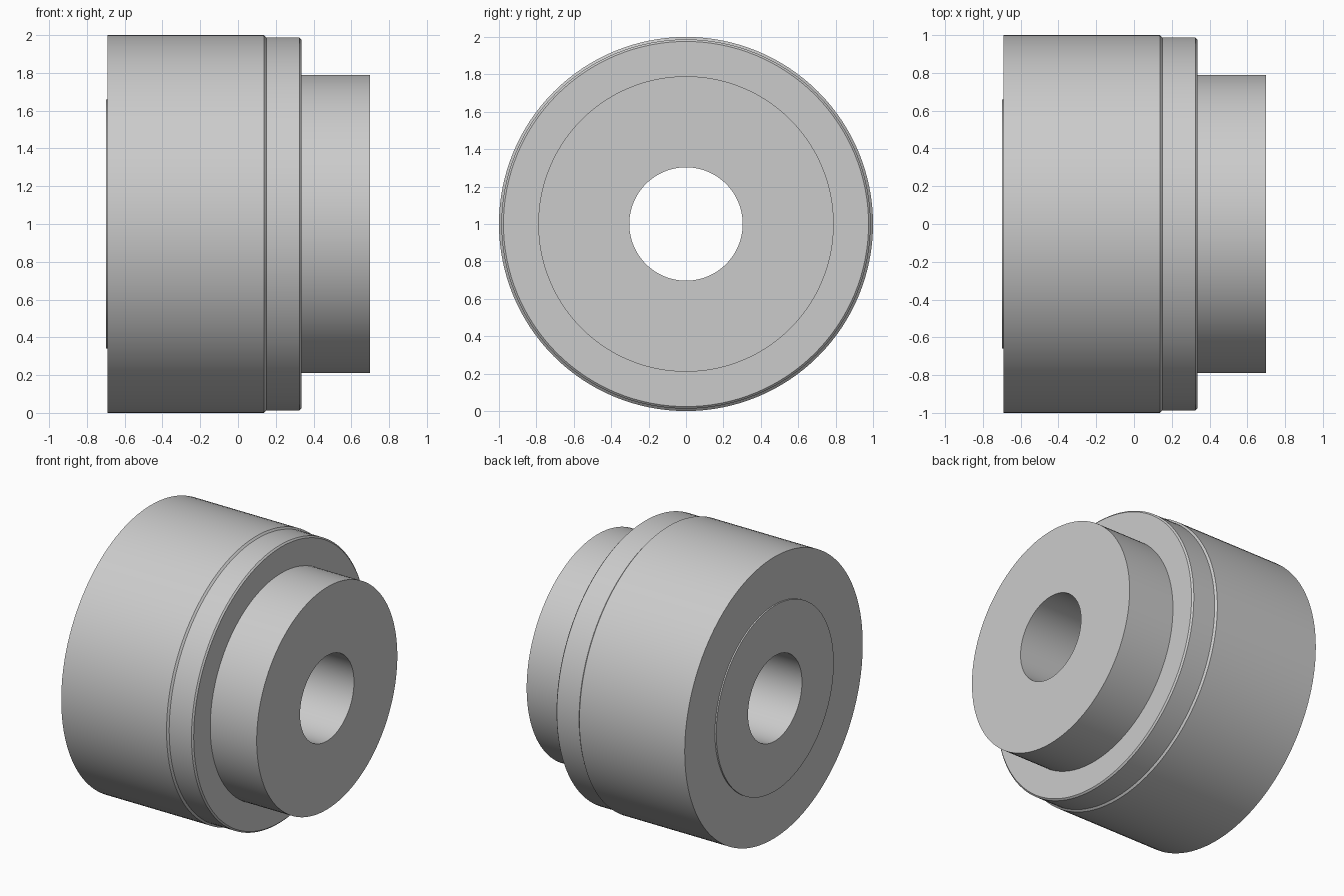
import bpy
import bmesh
import math
from mathutils import Vector

cube = bpy.data.objects.get("Cube")
if cube:
    bpy.data.objects.remove(cube, do_unlink=True)

# Plain grey metal
grey = bpy.data.materials.new("grey_metal")
grey.use_nodes = True
colour = (0.6, 0.6, 0.6, 1.0)
grey.diffuse_color = colour
grey.node_tree.nodes["Principled BSDF"].inputs["Base Color"].default_value = colour

SEGMENTS = 128
AXIS_HEIGHT = 1.0
BORE = 0.303

# Closed half-section as (x, radius), turned about the x axis
section = [
    (-0.70, BORE), (-0.70, 0.66), (-0.69, 0.66),   # raised face
    (-0.69, 1.0), (0.138, 1.0), (0.15, 0.987),     # main drum
    (0.325, 0.987), (0.335, 0.976), (0.335, 0.79), # shoulder
    (0.70, 0.79), (0.70, BORE),                    # hub and bore
]

bm = bmesh.new()
verts = [bm.verts.new((x, 0, AXIS_HEIGHT + r)) for x, r in section]
edges = [bm.edges.new((a, b)) for a, b in zip(verts, verts[1:] + verts[:1])]
bmesh.ops.spin(bm, geom=verts + edges, cent=Vector((0, 0, AXIS_HEIGHT)),
               axis=Vector((1, 0, 0)), angle=math.tau, steps=SEGMENTS,
               use_merge=False)
bmesh.ops.remove_doubles(bm, verts=bm.verts[:], dist=0.0001)
bmesh.ops.recalc_face_normals(bm, faces=bm.faces[:])

mesh = bpy.data.meshes.new("stepped_bushing")
bm.to_mesh(mesh)
bm.free()
mesh.materials.append(grey)

bushing = bpy.data.objects.new("stepped_bushing", mesh)
bpy.context.collection.objects.link(bushing)
bpy.ops.object.select_all(action="DESELECT")
bushing.select_set(True)
bpy.context.view_layer.objects.active = bushing
bpy.ops.object.shade_smooth_by_angle(angle=math.radians(30))
